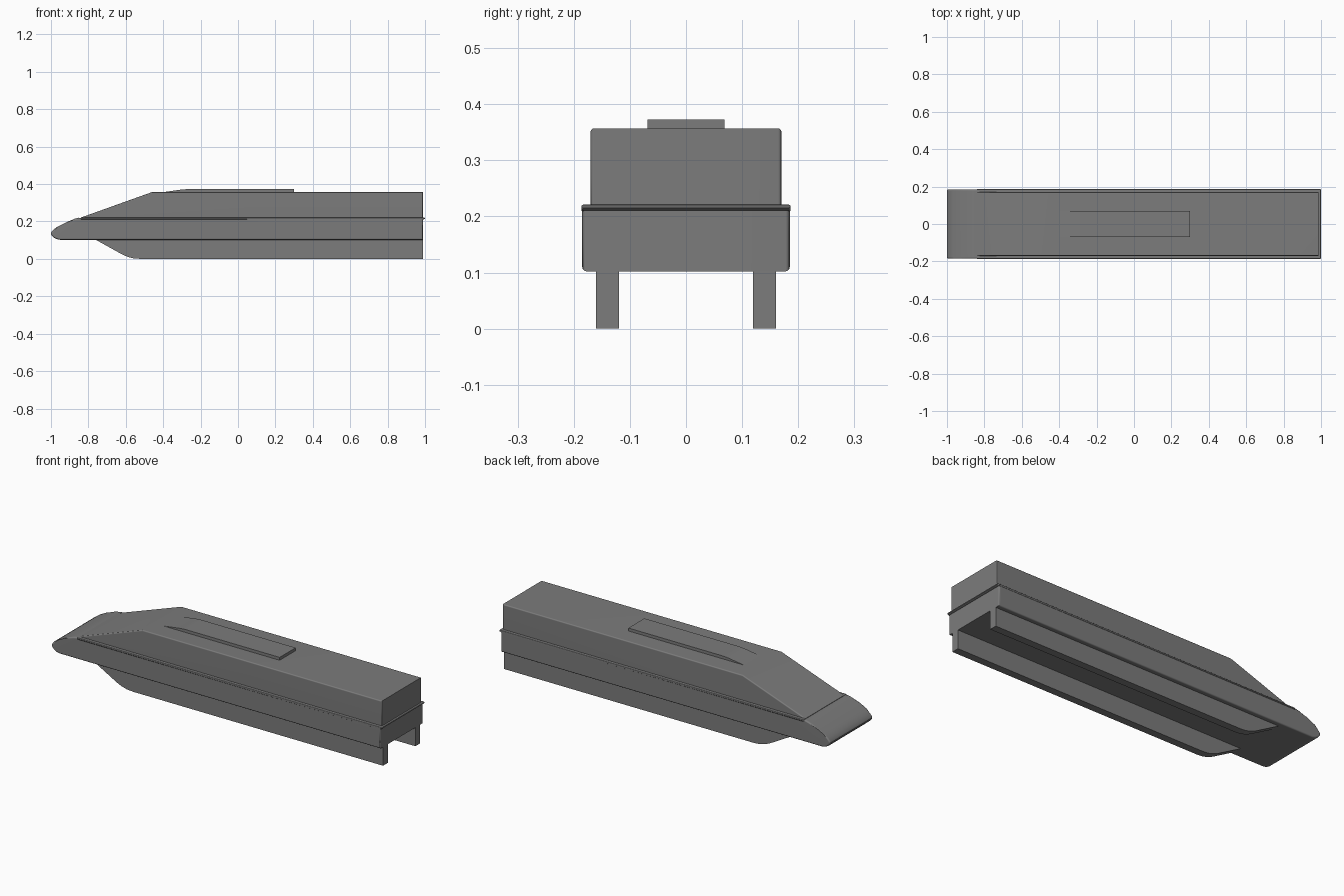
import bpy, bmesh

if "Cube" in bpy.data.objects:
    bpy.data.objects.remove(bpy.data.objects["Cube"])

# Dark grey body paint
paint = bpy.data.materials.new("dark_grey")
paint.diffuse_color = (0.2, 0.2, 0.2, 1.0)
paint.use_nodes = True
paint.node_tree.nodes["Principled BSDF"].inputs["Base Color"].default_value = paint.diffuse_color


def extrude_profile(name, profile, y0, y1, bevel=0.0):
    """Side profile (x, z) extruded across y, with optionally rounded side rims."""
    bm = bmesh.new()
    a = [bm.verts.new((x, y0, z)) for x, z in profile]
    b = [bm.verts.new((x, y1, z)) for x, z in profile]
    caps = [bm.faces.new(a), bm.faces.new(b[::-1])]
    n = len(profile)
    for i in range(n):
        j = (i + 1) % n
        bm.faces.new((a[j], a[i], b[i], b[j]))
    if bevel:
        rims = [e for f in caps for e in f.edges]
        bmesh.ops.bevel(bm, geom=rims, offset=bevel, offset_type='OFFSET',
                        segments=3, profile=0.5, affect='EDGES', clamp_overlap=True)
    bmesh.ops.recalc_face_normals(bm, faces=bm.faces)
    mesh = bpy.data.meshes.new(name)
    bm.to_mesh(mesh)
    bm.free()
    mesh.materials.append(paint)
    obj = bpy.data.objects.new(name, mesh)
    bpy.context.collection.objects.link(obj)
    bpy.ops.object.select_all(action='DESELECT')
    obj.select_set(True)
    bpy.context.view_layer.objects.active = obj
    bpy.ops.object.shade_smooth_by_angle(angle=0.56)
    # Keep the large panels evenly shaded
    obj.modifiers.new("weighted_normals", 'WEIGHTED_NORMAL').keep_sharp = True
    return obj


# Lower hull with rounded nose
extrude_profile("lower_hull", [
    (0.989, 0.102), (0.989, 0.218), (-0.83, 0.218), (-0.852, 0.22), (-0.87, 0.216),
    (-0.92, 0.195), (-0.965, 0.172), (-0.985, 0.158), (-0.997, 0.144), (-1.0, 0.136),
    (-0.997, 0.127), (-0.985, 0.114), (-0.97, 0.106), (-0.95, 0.102)],
    -0.185, 0.185, 0.008)

# Upper cabin with sloped windscreen
extrude_profile("upper_cabin", [
    (0.989, 0.2), (0.989, 0.357), (-0.46, 0.357), (-0.84, 0.221), (-0.84, 0.2)],
    -0.17, 0.17, 0.006)

# Rounded waist trim around the sides and rear
extrude_profile("waist_trim", [
    (0.986, 0.210), (0.994, 0.211), (0.999, 0.214), (1.0, 0.217), (0.998, 0.220),
    (0.993, 0.221), (-0.84, 0.221), (-0.84, 0.210)], -0.1865, 0.1865, 0.004)

# Side skirts, mirrored across the centre
skirt = extrude_profile("side_skirts", [
    (0.989, 0.0), (0.989, 0.11), (-0.78, 0.11), (-0.76, 0.102), (-0.62, 0.024),
    (-0.59, 0.011), (-0.56, 0.003), (-0.52, 0.0)], 0.119, 0.16)
skirt.modifiers.new("mirror", 'MIRROR').use_axis = (False, True, False)

# Raised roof fairing
extrude_profile("roof_fairing", [
    (0.30, 0.35), (0.30, 0.373), (-0.27, 0.373), (-0.30, 0.371),
    (-0.40, 0.357), (-0.40, 0.35)], -0.069, 0.069)
